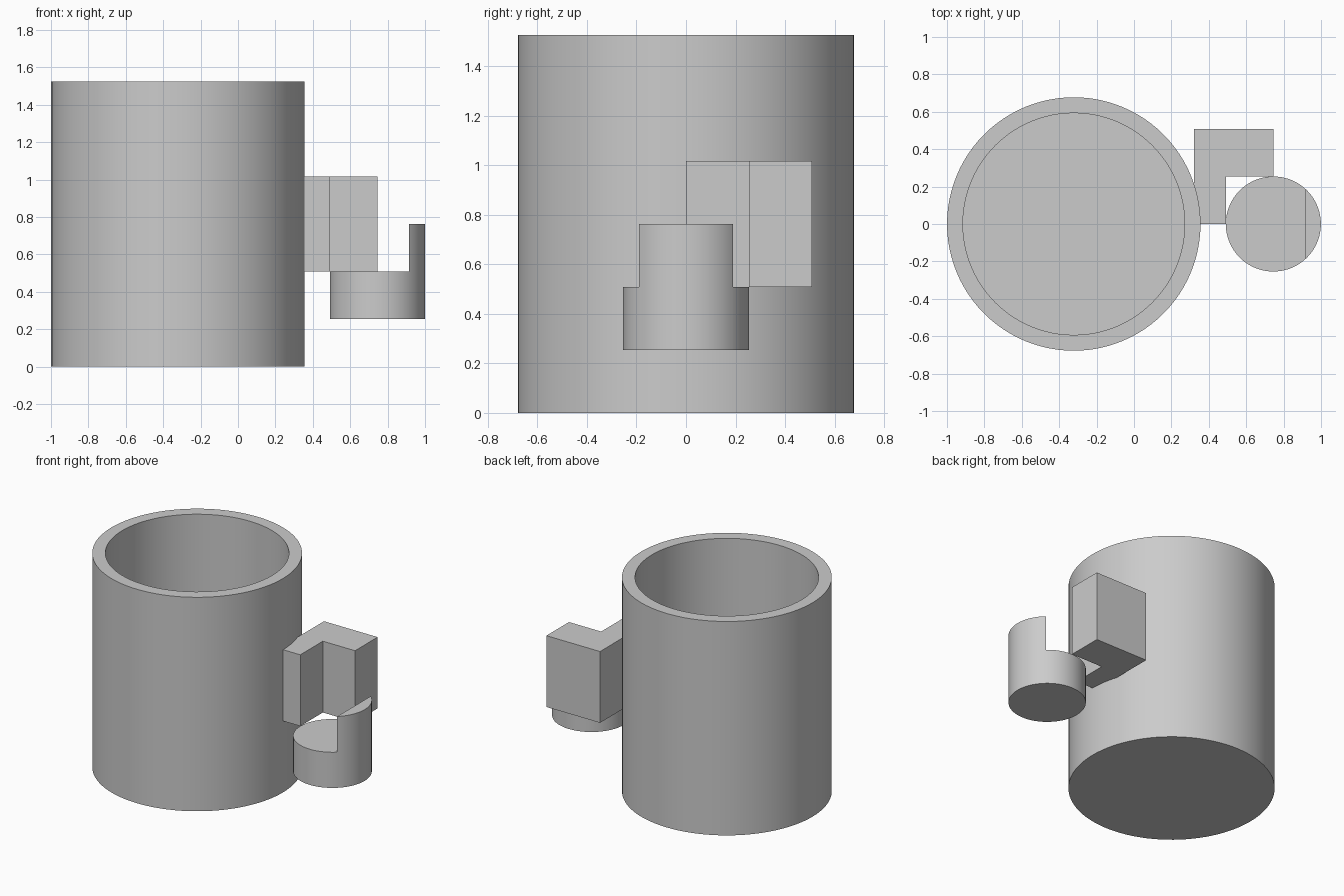
import bpy
import bmesh
import math
from mathutils import Vector

if "Cube" in bpy.data.objects:
    bpy.data.objects.remove(bpy.data.objects["Cube"], do_unlink=True)

UNIT = 0.0847          # wall thickness; the other sizes are multiples of it
CUP_X = -0.322
HOLDER_X = 0.745
SIDES = 96

grey = bpy.data.materials.new("plain grey")
grey.use_nodes = True
colour = (0.6, 0.6, 0.6, 1.0)
grey.diffuse_color = colour
grey.node_tree.nodes["Principled BSDF"].inputs["Base Color"].default_value = colour


def circle(x, radius):
    angles = [2 * math.pi * i / SIDES for i in range(SIDES)]
    return [(x + radius * math.cos(a), radius * math.sin(a)) for a in angles]


def flat_shape(outline, z):
    bm = bmesh.new()
    bm.faces.new([bm.verts.new((x, y, z)) for x, y in outline])
    return bm


def raise_faces(bm, faces, height):
    """Extrude faces along z and return the moved faces."""
    out = bmesh.ops.extrude_face_region(bm, geom=faces)["geom"]
    verts = [g for g in out if isinstance(g, bmesh.types.BMVert)]
    bmesh.ops.translate(bm, vec=(0, 0, height), verts=verts)
    return [g for g in out if isinstance(g, bmesh.types.BMFace)]


def finish(bm, name):
    bmesh.ops.recalc_face_normals(bm, faces=bm.faces[:])
    mesh = bpy.data.meshes.new(name)
    bm.to_mesh(mesh)
    bm.free()
    mesh.materials.append(grey)
    obj = bpy.data.objects.new(name, mesh)
    bpy.context.scene.collection.objects.link(obj)
    bpy.ops.object.select_all(action="DESELECT")
    obj.select_set(True)
    bpy.context.view_layer.objects.active = obj
    bpy.ops.object.shade_smooth_by_angle(angle=math.radians(30))


# Cup: wall and floor profile turned about the cup's axis
outer, bore, height = 8 * UNIT, 7 * UNIT, 18 * UNIT
profile = [(0, 0), (outer, 0), (outer, height),
           (bore, height), (bore, UNIT), (0, UNIT)]
bm = bmesh.new()
verts = [bm.verts.new((CUP_X + r, 0, z)) for r, z in profile]
edges = [bm.edges.new(pair) for pair in zip(verts, verts[1:])]
bmesh.ops.spin(bm, geom=verts + edges, cent=(CUP_X, 0, 0), axis=(0, 0, 1),
               angle=2 * math.pi, steps=SIDES, use_duplicate=False)
bmesh.ops.remove_doubles(bm, verts=bm.verts[:], dist=0.0005)
finish(bm, "cup")

# Bracket: L-shaped block joined to the cup wall
left, inner, right = 0.322, 0.491, HOLDER_X
middle, back = 3 * UNIT, 6 * UNIT
outline = [(left, 0), (inner, 0), (inner, middle),
           (right, middle), (right, back), (left, back)]
bm = flat_shape(outline, 6 * UNIT)
raise_faces(bm, bm.faces[:], 6 * UNIT)
finish(bm, "bracket")

# Holder: short cylinder with a raised lip on its outer side
lip_x = HOLDER_X + 2 * UNIT
bm = flat_shape(circle(HOLDER_X, 3 * UNIT), 3 * UNIT)
bmesh.ops.bisect_plane(bm, geom=bm.verts[:] + bm.edges[:] + bm.faces[:],
                       plane_co=Vector((lip_x, 0, 0)), plane_no=Vector((1, 0, 0)))
top = raise_faces(bm, bm.faces[:], 3 * UNIT)
lip = [f for f in top if f.calc_center_median().x > lip_x]
raise_faces(bm, lip, 3 * UNIT)
finish(bm, "holder")
